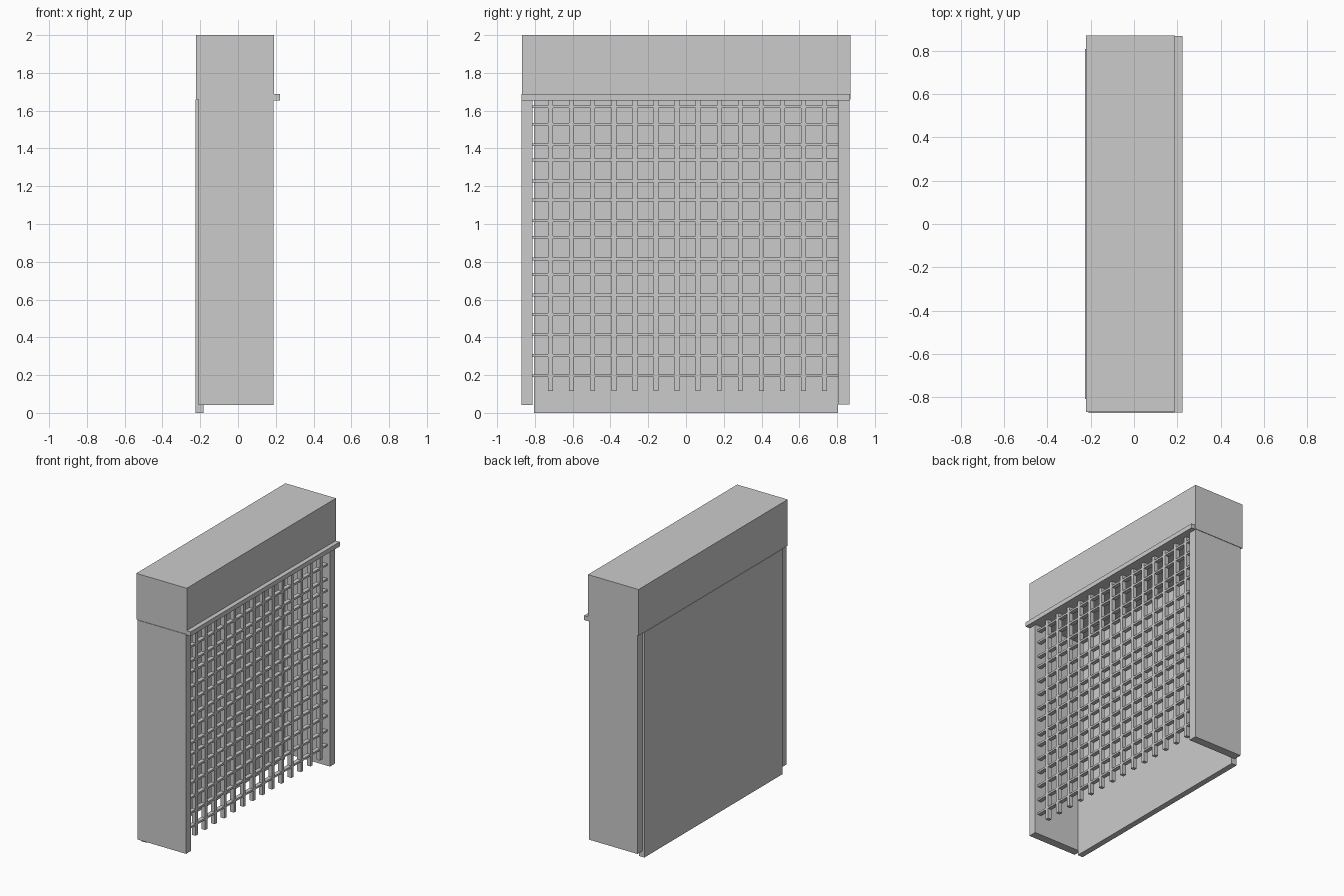
import bpy


def box(name, x, y, z):
    """Box from (min, max) ranges on each axis."""
    bpy.ops.mesh.primitive_cube_add(size=1, location=[(a + b) / 2 for a, b in (x, y, z)])
    ob = bpy.context.object
    ob.name = name
    ob.scale = [b - a for a, b in (x, y, z)]
    bpy.ops.object.transform_apply(location=False, rotation=False, scale=True)
    return ob


# Header casing and its front ledge
box("header", (-0.222, 0.19), (-0.868, 0.87), (1.66, 2.0))
box("front_ledge", (0.188, 0.223), (-0.87, 0.868), (1.655, 1.688))

# Side walls
box("side_wall_left", (-0.21, 0.187), (-0.872, -0.812), (0.042, 1.66))
box("side_wall_right", (-0.21, 0.187), (0.805, 0.866), (0.045, 1.66))

# Back panel reaching the ground
box("back_panel", (-0.225, -0.182), (-0.806, 0.806), (0.0, 1.66))

# Grille: vertical bars hanging past the lowest rail
for i in range(14):
    y = -0.717 + i * 0.1116
    box("grille_bar", (0.135, 0.165), (y - 0.013, y + 0.013), (0.115, 1.66))

# Grille: horizontal rails between the side walls
for z in (1.62, 1.529, 1.42, 1.339, 1.228, 1.127, 1.017, 0.929,
          0.815, 0.733, 0.624, 0.521, 0.413, 0.304, 0.197):
    box("grille_rail", (0.135, 0.165), (-0.815, 0.806), (z - 0.007, z + 0.007))
